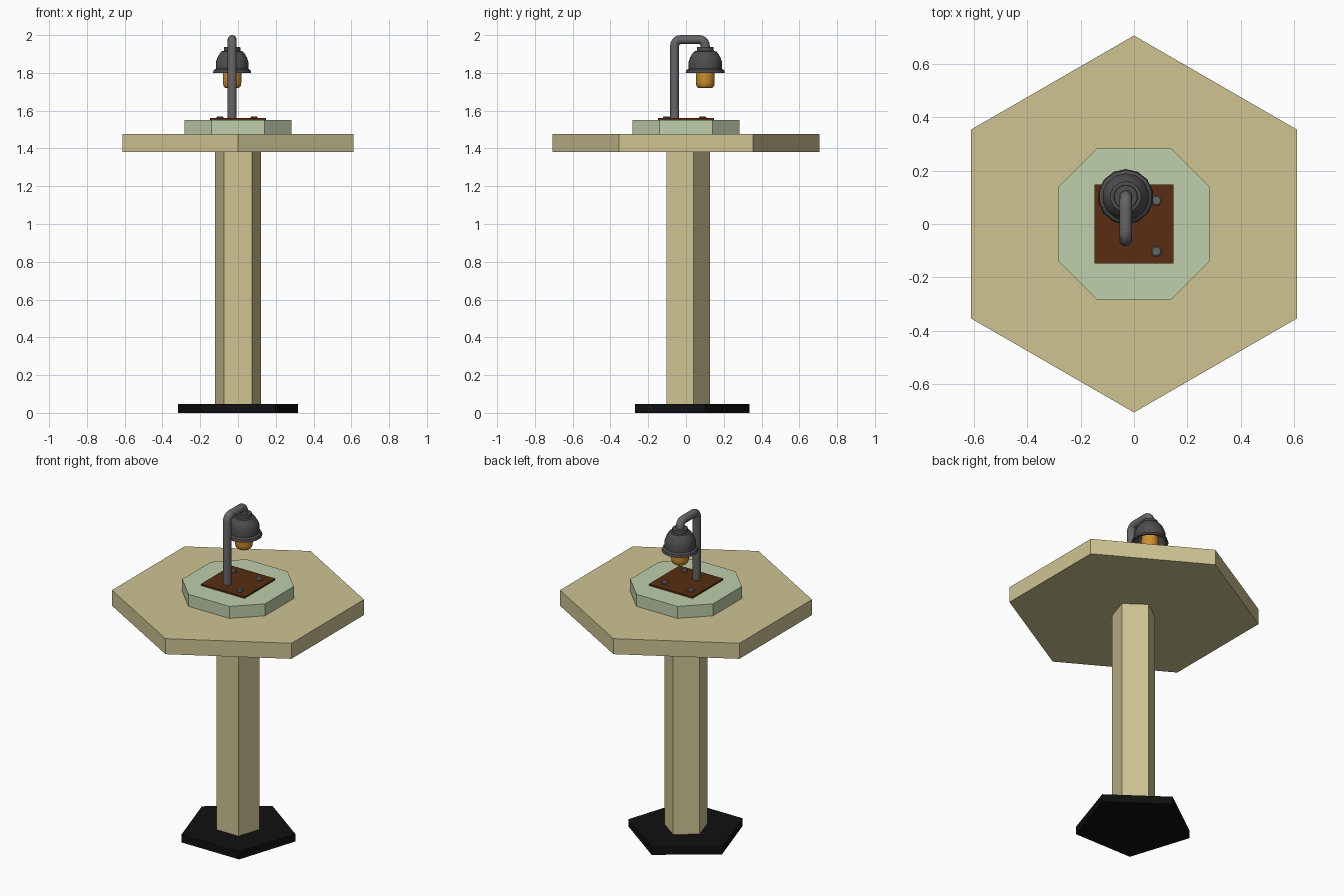
import bpy, bmesh, math
from math import sin, cos, pi, radians
from mathutils import Vector

if "Cube" in bpy.data.objects:
    bpy.data.objects.remove(bpy.data.objects["Cube"])


def mat(name, r, g, b):
    m = bpy.data.materials.new(name)
    m.diffuse_color = (r, g, b, 1)
    m.use_nodes = True
    m.node_tree.nodes["Principled BSDF"].inputs["Base Color"].default_value = m.diffuse_color
    return m


TAN = mat("tan", 0.62, 0.55, 0.29)
GREEN = mat("pale_green", 0.52, 0.62, 0.41)
BROWN = mat("brown", 0.10, 0.027, 0.006)
DARK = mat("dark_grey", 0.075, 0.075, 0.08)
METAL = mat("metal_grey", 0.13, 0.13, 0.135)
BLACK = mat("black", 0.005, 0.005, 0.005)
AMBER = mat("amber", 0.62, 0.27, 0.03)


def finish(name, bm, material, smooth=None):
    bmesh.ops.recalc_face_normals(bm, faces=bm.faces)
    me = bpy.data.meshes.new(name)
    bm.to_mesh(me)
    bm.free()
    ob = bpy.data.objects.new(name, me)
    bpy.context.collection.objects.link(ob)
    me.materials.append(material)
    if smooth:
        bpy.ops.object.select_all(action='DESELECT')
        ob.select_set(True)
        bpy.context.view_layer.objects.active = ob
        bpy.ops.object.shade_smooth_by_angle(angle=radians(smooth))
    return ob


def prism(name, outline, z0, z1, material):
    bm = bmesh.new()
    face = bm.faces.new([bm.verts.new((x, y, z0)) for x, y in outline])
    ext = bmesh.ops.extrude_face_region(bm, geom=[face], use_keep_orig=True)
    top = [v for v in ext["geom"] if isinstance(v, bmesh.types.BMVert)]
    bmesh.ops.translate(bm, verts=top, vec=(0, 0, z1 - z0))
    return finish(name, bm, material)


def ngon(n, r, cx=0, cy=0):
    # regular polygon with one corner pointing to +y
    return [(cx + r * cos(pi / 2 + 2 * pi * i / n),
             cy + r * sin(pi / 2 + 2 * pi * i / n)) for i in range(n)]


def loft(name, rings, material, smooth):
    bm = bmesh.new()
    loops = [[bm.verts.new(p) for p in ring] for ring in rings]
    for a, b in zip(loops, loops[1:]):
        for i in range(len(a)):
            j = (i + 1) % len(a)
            bm.faces.new((a[i], a[j], b[j], b[i]))
    bm.faces.new(loops[0])
    bm.faces.new(loops[-1])
    return finish(name, bm, material, smooth)


def lathe(name, profile, n, cx, cy, material, smooth=35):
    rings = [[(x, y, z) for x, y in ngon(n, r, cx, cy)] for r, z in profile]
    return loft(name, rings, material, smooth)


# Pedestal and tabletop
prism("base", ngon(5, 0.335), 0, 0.047, BLACK)
prism("column", ngon(5, 0.127), 0.047, 1.38, TAN)
prism("tabletop", ngon(6, 0.707), 1.38, 1.476, TAN)

# Eight-sided riser with longer straight sides
a, b = 0.283, 0.14
prism("riser", [(b, -a), (a, -b), (a, b), (b, a), (-b, a), (-a, b), (-a, -b), (-b, -a)],
      1.476, 1.55, GREEN)

# Mounting plate with three bolts
p = 0.149
prism("mounting_plate", [(-p, -p), (p, -p), (p, p), (-p, p)], 1.55, 1.56, BROWN)
for i, (x, y) in enumerate([(0.084, 0.088), (0.084, -0.103), (-0.096, 0.088)]):
    lathe("bolt_%d" % (i + 1), [(0.02, 1.555), (0.02, 1.565), (0.016, 1.568)], 10, x, y, METAL)

# Bent lamp pipe, swept in the y-z plane
LX, LY, PY, PR, BEND, TOP = -0.031, 0.102, -0.06, 0.024, 0.032, 1.976
path = [(PY, 1.555, 0)]
for k in range(6):
    t = pi / 2 * k / 5
    path.append((PY + BEND * (1 - cos(t)), TOP - BEND * (1 - sin(t)), t))
for k in range(6):
    t = pi / 2 * k / 5
    path.append((LY - BEND * (1 - sin(t)), TOP - BEND * (1 - cos(t)), pi / 2 + t))
path.append((LY, 1.92, pi))
rings = []
for y, z, t in path:
    side = Vector((0, cos(t), -sin(t)))
    rings.append([Vector((LX, y, z)) + PR * (Vector((1, 0, 0)) * cos(s) + side * sin(s))
                  for s in [2 * pi * i / 12 for i in range(12)]])
loft("lamp_pipe", rings, METAL, 40)

# Lamp shade with collar, rim and hollow inside
lathe("lamp_shade", [(0.044, 1.936), (0.045, 1.916), (0.058, 1.914), (0.068, 1.902),
                     (0.080, 1.882), (0.088, 1.86), (0.088, 1.822), (0.100, 1.814),
                     (0.104, 1.799), (0.093, 1.799), (0.078, 1.825), (0.070, 1.87),
                     (0.045, 1.895)], 14, LX, LY, DARK)

# Amber bulb
lathe("bulb", [(0.045, 1.89), (0.050, 1.80), (0.050, 1.75), (0.047, 1.73),
               (0.038, 1.721), (0.02, 1.72)], 14, LX, LY, AMBER, 50)
